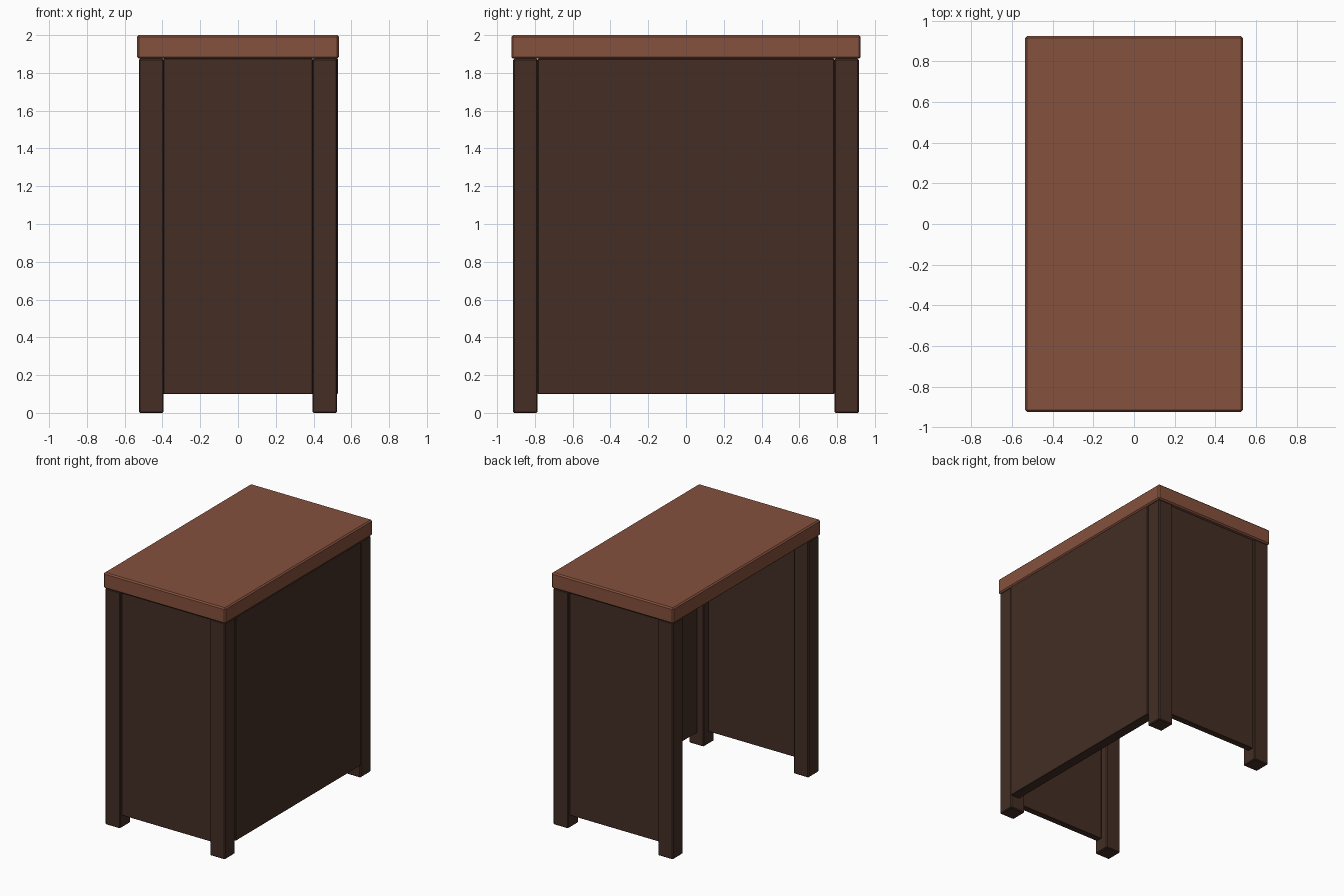
import bpy

default = bpy.data.objects.get("Cube")
if default:
    bpy.data.objects.remove(default, do_unlink=True)


def make_material(name, rgb):
    mat = bpy.data.materials.new(name)
    mat.use_nodes = True
    color = (*rgb, 1.0)
    mat.diffuse_color = color
    mat.node_tree.nodes["Principled BSDF"].inputs["Base Color"].default_value = color
    return mat


def add_box(name, low, high, mat, bevel):
    """Bevelled box spanning two opposite corners."""
    center = [(a + b) / 2 for a, b in zip(low, high)]
    bpy.ops.mesh.primitive_cube_add(size=1, location=center)
    obj = bpy.context.object
    obj.name = name
    obj.scale = [b - a for a, b in zip(low, high)]
    bpy.ops.object.transform_apply(location=False, rotation=False, scale=True)
    obj.data.materials.append(mat)
    mod = obj.modifiers.new("Soft edges", 'BEVEL')
    mod.width = bevel
    mod.segments = 1
    return obj


red_wood = make_material("red_brown_wood", (0.235, 0.082, 0.047))
dark_wood = make_material("dark_brown_wood", (0.056, 0.027, 0.018))

HALF_X, HALF_Y = 0.525, 0.915    # outer faces of the legs
LEG = 0.13                       # leg thickness
TOP = 1.875                      # underside of the tabletop
CLEAR = 0.1                      # gap under the panels
in_x, in_y = HALF_X - LEG, HALF_Y - LEG

# Tabletop
add_box("tabletop", (-0.535, -0.925, TOP), (0.535, 0.925, 2), red_wood, 0.01)

# Four corner legs, and a recessed panel across each end
for sy, end in ((-1, "front"), (1, "back")):
    y0, y1 = sorted((sy * in_y, sy * HALF_Y))
    for sx, side in ((-1, "right"), (1, "left")):
        x0, x1 = sorted((sx * in_x, sx * HALF_X))
        add_box(f"{end}_{side}_leg", (x0, y0, 0), (x1, y1, TOP), dark_wood, 0.006)
    p0, p1 = sorted((sy * (HALF_Y - 0.07), sy * (HALF_Y - 0.02)))
    add_box(f"{end}_panel", (-in_x, p0, CLEAR), (in_x, p1, TOP), dark_wood, 0.002)

# Long panel closing the left side; the right side stays open
add_box("left_side_panel", (HALF_X - 0.075, -in_y, CLEAR),
        (HALF_X + 0.004, in_y, TOP), dark_wood, 0.003)
